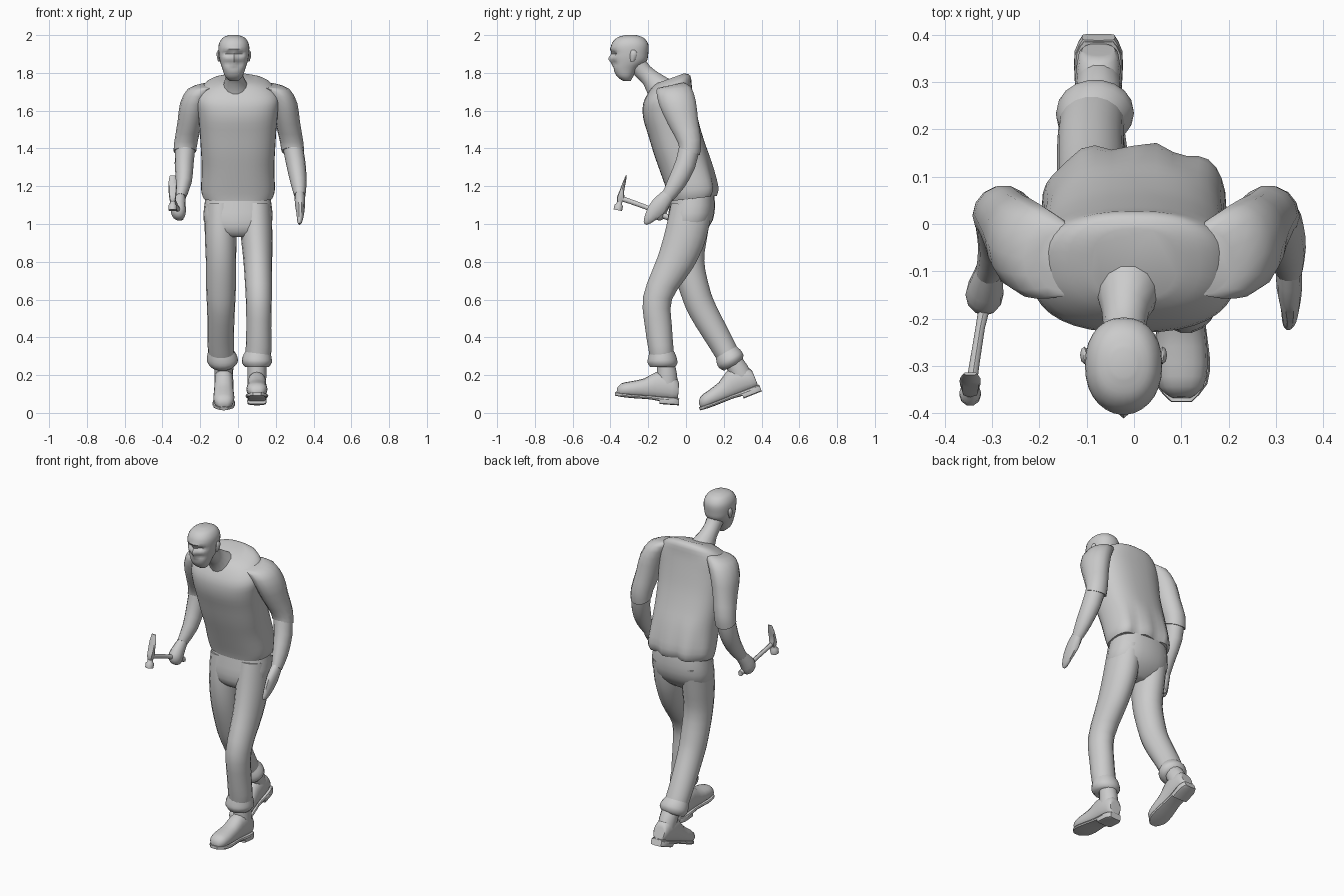
import bpy, bmesh, math
from mathutils import Vector, Matrix


def spline(rows, sub):
    """Catmull-Rom interpolation between cross-section rows."""
    rows = [tuple(r) + (0,) * (6 - len(r)) for r in rows]
    out = []
    for i in range(len(rows) - 1):
        a, b = rows[max(i - 1, 0)], rows[i]
        c, d = rows[i + 1], rows[min(i + 2, len(rows) - 1)]
        for s in range(sub):
            t = s / sub
            out.append([.5 * (2 * q + (r - p) * t + (2 * p - 5 * q + 4 * r - w) * t * t
                              + (3 * q - p - 3 * r + w) * t ** 3)
                        for p, q, r, w in zip(a, b, c, d)])
    return out + [rows[-1]]


def loft(name, rows, n=14, sub=2, power=2.0, shape=None, matrix=None, angle=50):
    """Skin elliptical rings (x, y, z, half width, half depth, tilt about x)."""
    bm = bmesh.new()
    rings = []
    for x, y, z, rx, ry, t in spline(rows, sub):
        ring = []
        for k in range(n):
            a = 2 * math.pi * k / n
            c, s = math.cos(a), math.sin(a)
            c = math.copysign(abs(c) ** (2 / power), c) * max(rx, .002)
            s = math.copysign(abs(s) ** (2 / power), s) * max(ry, .002)
            p = Vector((x + c, y + s * math.cos(t), z + s * math.sin(t)))
            if shape:
                p = shape(p)
            if matrix:
                p = matrix @ p
            ring.append(bm.verts.new(p))
        rings.append(ring)
    for r0, r1 in zip(rings, rings[1:]):
        for k in range(n):
            j = (k + 1) % n
            bm.faces.new((r0[k], r0[j], r1[j], r1[k]))
    bm.faces.new(rings[0])
    bm.faces.new(rings[-1])
    bmesh.ops.recalc_face_normals(bm, faces=bm.faces)
    me = bpy.data.meshes.new(name)
    bm.to_mesh(me)
    bm.free()
    ob = bpy.data.objects.new(name, me)
    bpy.context.collection.objects.link(ob)
    bpy.ops.object.select_all(action='DESELECT')
    ob.select_set(True)
    bpy.context.view_layer.objects.active = ob
    bpy.ops.object.shade_smooth_by_angle(angle=math.radians(angle))
    return ob


def bump(p, cx, cz, sx, sz, amount):
    """Push the front of the face in or out around a spot."""
    if p.y < -.3:
        p.y += amount * math.exp(-((p.x - cx) / sx) ** 2 - ((p.z - cz) / sz) ** 2)


def face_shape(p):
    for cx in (-.055, .011):
        bump(p, cx, 1.902, .02, .012, .022)          # eye sockets
        bump(p, cx, 1.85, .018, .016, .012)          # hollow cheeks
    bump(p, -.022, 1.875, .012, .02, -.016)          # nose
    bump(p, -.022, 1.925, .06, .01, -.006)           # brow
    bump(p, -.022, 1.825, .03, .006, .007)           # mouth
    return p


def jacket_shape(p):
    if p.z < 1.4 and p.y > .0:                       # folds at the lower back
        p.y += .012 * math.sin(p.x * 48) * (1.4 - p.z) / .25
    return p


# Head, ears and neck
HX = -.022
loft("head", [(HX, -.312, 1.757, .022, .02), (HX, -.322, 1.78, .045, .042),
              (HX, -.32, 1.82, .06, .065), (HX, -.302, 1.86, .073, .092),
              (HX, -.298, 1.9, .08, .098), (HX, -.297, 1.95, .08, .098),
              (HX, -.295, 1.985, .06, .072), (HX, -.293, 2.0, .025, .03)],
     n=28, sub=4, power=2.2, shape=face_shape)
for s in (-1, 1):
    loft("ear", [(HX + s * .078, -.285, 1.86, .005, .008), (HX + s * .081, -.28, 1.88, .008, .016),
                 (HX + s * .083, -.277, 1.905, .009, .018), (HX + s * .08, -.28, 1.92, .004, .01)], n=8)
loft("neck", [(-.01, -.13, 1.71, .075, .08, .6), (-.018, -.185, 1.77, .05, .052, .65),
              (-.02, -.23, 1.81, .046, .048, .6), (HX, -.265, 1.86, .05, .05, .3)])

# Jacket
loft("jacket", [(0, .035, 1.135, .182, .12, .12), (0, .035, 1.18, .195, .132, .15),
                (0, .0, 1.3, .192, .138, .2), (0, -.035, 1.4, .197, .138, .22),
                (0, -.065, 1.5, .203, .138, .25), (0, -.09, 1.6, .212, .142, .28),
                (0, -.097, 1.68, .215, .135, .3), (0, -.085, 1.745, .165, .115, .35),
                (0, -.085, 1.77, .09, .08, .35)],
     n=36, sub=3, power=2.5, shape=jacket_shape)

# Sleeves
for side, s in (("left", 1), ("right", -.97)):
    loft(side + "_sleeve", [(s * .15, -.08, 1.735, .06, .07, .2), (s * .2, -.065, 1.715, .072, .095, .1),
                            (s * .24, -.045, 1.64, .074, .1, .1), (s * .262, -.015, 1.54, .066, .082, .2),
                            (s * .283, .018, 1.44, .062, .064, .1), (s * .29, .018, 1.385, .06, .06, -.35)])
# Left forearm with open hand
loft("left_forearm", [(.288, .02, 1.42, .054, .055, -.1), (.306, -.002, 1.32, .052, .056, -.4),
                      (.32, -.05, 1.22, .043, .05, -.6), (.327, -.095, 1.15, .03, .036, -.7)])
loft("left_hand", [(.327, -.09, 1.16, .027, .034, -.7), (.328, -.135, 1.105, .027, .048, -.6),
                   (.33, -.175, 1.055, .02, .04, -.6), (.327, -.205, 1.015, .014, .022, -.6),
                   (.325, -.217, 1.0, .005, .008, -.6)], n=10)
# Right forearm with closed fist
loft("right_forearm", [(-.278, .02, 1.42, .054, .055, -.1), (-.285, -.002, 1.32, .05, .056, -.4),
                       (-.287, -.05, 1.22, .042, .048, -.6), (-.305, -.1, 1.14, .029, .034, -.7)])
loft("right_fist", [(-.305, -.09, 1.15, .026, .032, -.7), (-.313, -.13, 1.1, .036, .042, -.5),
                    (-.316, -.15, 1.065, .04, .046, -.4), (-.314, -.155, 1.035, .03, .035, -.3),
                    (-.312, -.155, 1.022, .012, .015, -.3)], n=12)

# Hammer
V = math.pi / 2
loft("hammer_handle", [(-.3, -.095, 1.035, .014, .017, V), (-.308, -.14, 1.055, .015, .018, V),
                       (-.325, -.22, 1.092, .01, .013, V), (-.346, -.355, 1.14, .012, .015, V)], n=8)
loft("hammer_claw", [(-.346, -.316, 1.258, .014, .003), (-.346, -.327, 1.22, .022, .008),
                     (-.346, -.341, 1.17, .021, .013), (-.346, -.346, 1.14, .018, .02),
                     (-.346, -.35, 1.115, .013, .013)], n=8, power=3)
loft("hammer_face", [(-.346, -.35, 1.12, .014, .014, -.2), (-.346, -.354, 1.105, .016, .016, -.2),
                     (-.346, -.356, 1.098, .023, .024, -.2), (-.346, -.361, 1.073, .023, .024, -.2)],
     n=10, sub=1)

# Trousers
loft("pelvis", [(0, .036, 1.18, .165, .11), (0, .034, 1.1, .178, .12), (0, .022, 1.02, .182, .12),
                (0, .005, .96, .15, .095), (0, .0, .93, .08, .06)], n=24, power=2.4)
legs = {
    "front": [(.094, .03, 1.1, .082, .11, -.1), (.098, .0, .95, .084, .112, -.25),
              (.105, -.055, .8, .076, .1, -.3), (.11, -.15, .61, .069, .078, -.1),
              (.11, -.145, .45, .066, .072, .1), (.108, -.13, .32, .068, .066, .1),
              (.1, -.127, .27, .06, .06, .1)],
    "rear": [(-.092, .03, 1.1, .083, .11, -.1), (-.092, .012, .95, .084, .105, 0),
             (-.09, .01, .8, .08, .088, .05), (-.09, .05, .64, .078, .079, .25),
             (-.09, .09, .54, .073, .076, .45), (-.092, .175, .39, .07, .068, .5),
             (-.088, .225, .3, .068, .062, .5), (-.085, .24, .27, .06, .055, .5)],
}
cuffs = {
    "front": [(.105, -.13, .325, .066, .065, .1), (.1, -.127, .295, .077, .076, .1),
              (.1, -.124, .265, .079, .08, .0), (.1, -.124, .242, .062, .066, .0)],
    "rear": [(-.09, .212, .325, .068, .062, .5), (-.084, .226, .298, .08, .073, .5),
             (-.082, .24, .272, .081, .074, .5), (-.084, .25, .25, .062, .056, .5)],
}
for side in legs:
    loft(side + "_trouser_leg", legs[side], n=18, sub=3)
    loft(side + "_trouser_cuff", cuffs[side], n=18)

# Boots: lengthwise sections (distance from heel, centre height, half width, half height)
UPPER = [(.004, .06, .03, .03), (.012, .065, .042, .055), (.07, .08, .05, .072), (.13, .08, .05, .072),
         (.19, .062, .052, .052), (.26, .052, .056, .042), (.31, .045, .046, .034), (.33, .036, .02, .015)]
SOLE = [(0, .012, .032, .013), (.03, .012, .05, .013), (.09, .012, .05, .013), (.15, .016, .048, .01),
        (.24, .016, .06, .01), (.3, .018, .055, .01), (.338, .022, .022, .009)]
HEEL = [(-.003, .003, .035, .018), (.03, .003, .051, .018), (.1, .003, .05, .018)]
for side, x, y, z, tilt in (("front", .1, -.04, .055, -.07), ("rear", -.075, .393, .127, .38)):
    m = Matrix.Translation((x, y, z)) @ Matrix.Rotation(tilt, 4, 'X')
    for part, rows, n, pw in (("boot", UPPER, 16, 2.3), ("sole", SOLE, 12, 4), ("heel", HEEL, 12, 5)):
        loft(side + "_" + part, [(0, -u, h, w, hh, V) for u, h, w, hh in rows],
             n=n, power=pw, matrix=m, angle=40)
    loft(side + "_boot_shaft", [(0, -.068, .08, .048, .058), (0, -.07, .14, .05, .055),
                                (0, -.078, .19, .05, .05), (0, -.08, .215, .05, .05)], matrix=m)
